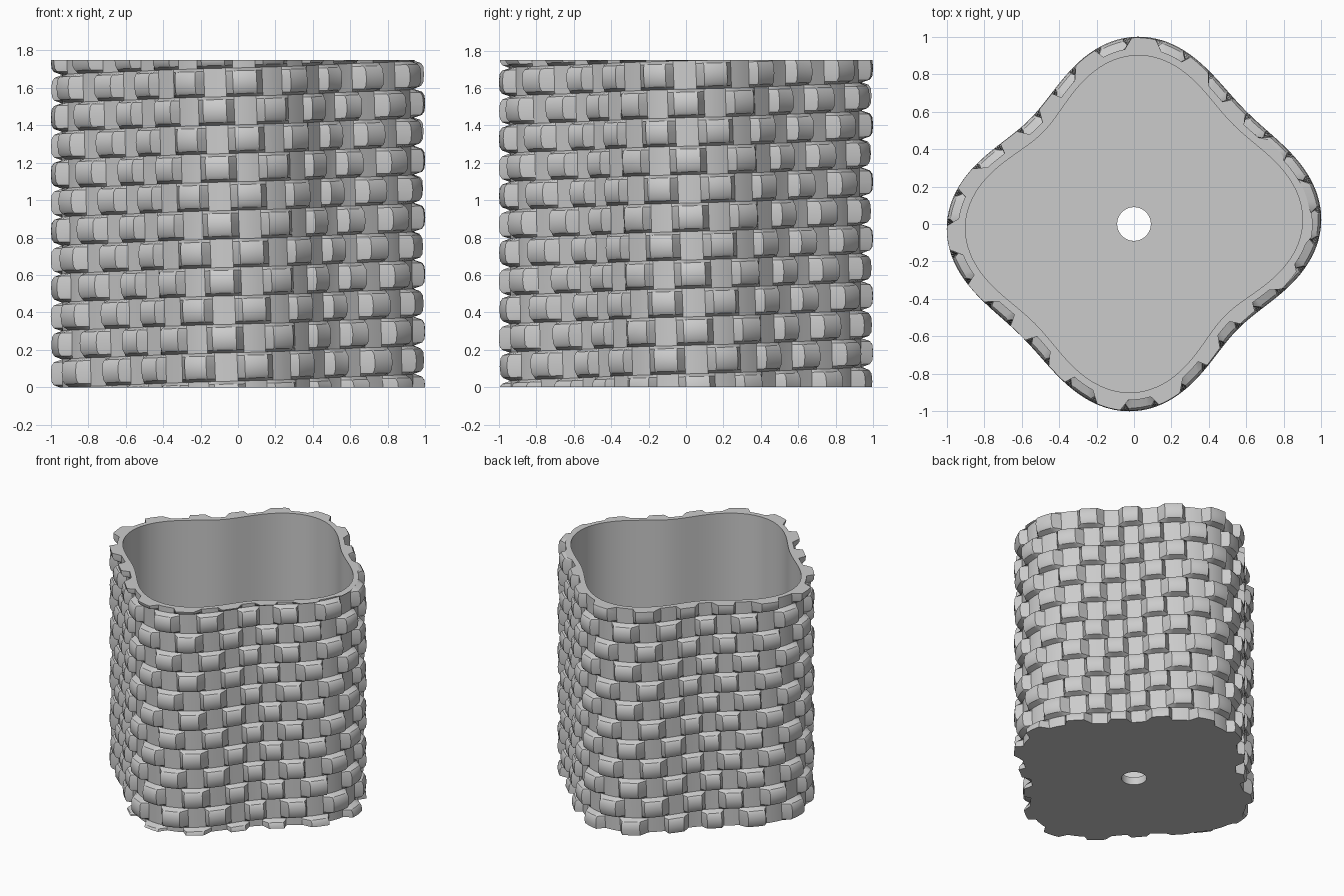
import bpy, bmesh
from math import sin, cos, atan2, pi, floor

cube = bpy.data.objects.get("Cube")
if cube:
    bpy.data.objects.remove(cube)

HEIGHT, PITCH, START_Z = 1.75, 0.152, 0.035   # strand rises one pitch per turn
RECESS, RELIEF = 0.04, 0.06                   # wall behind gaps, block depth
HALF_WAVES = 37                               # odd, so blocks alternate per row
TWIST = 0.0065                                # blocks drift back on each row
STEPS = [0, 0.1, 0.19, 0.31, 0.4]             # samples in half a wave
PROFILE = [(0, 0), (0.1, 0.72), (0.22, 0.93), (0.5, 1), (0.78, 0.93), (0.9, 0.72)]
FLOOR_Z, HOLE = 0.06, 0.09


def inner_radius(a):
    """Four soft lobes, with two of the waists deeper."""
    return 0.81 + 0.09 * cos(4 * a) + 0.03 * sin(2 * a)


def hole_radius(a):
    return HOLE


def block(p):
    """Trapezoid wave: 1 on a block, 0 in a gap."""
    d = abs(p - floor(p + 0.5))
    return min(1, max(0, (0.31 - d) / 0.12))


# Woven wall: one strand wound in a helix
bm = bmesh.new()
per_turn = HALF_WAVES * len(STEPS)
first, last = -2, 12
columns = []
for half in range(first * HALF_WAVES, (last + 1) * HALF_WAVES + 1):
    for s in STEPS:
        turn = (half / 2 + s + 0.1) / (HALF_WAVES / 2)
        column = []
        for v, bulge in PROFILE:
            a = turn * 2 * pi - pi / 2 - TWIST * (turn + v - 11)
            r = inner_radius(a) + RECESS + RELIEF * bulge * block(half / 2 + s)
            column.append(bm.verts.new((r * cos(a), r * sin(a), START_Z + PITCH * (turn + v))))
        columns.append(column)
for i in range((last - first) * per_turn):
    left = columns[i] + [columns[i + per_turn][0]]
    right = columns[i + 1] + [columns[i + 1 + per_turn][0]]
    for j in range(len(PROFILE)):
        bm.faces.new((left[j], right[j], right[j + 1], left[j + 1]))

# Trim flat at the rim and the base
for z, side in ((0, -1), (HEIGHT, 1)):
    bmesh.ops.bisect_plane(bm, geom=bm.verts[:] + bm.edges[:] + bm.faces[:], dist=1e-6,
                           plane_co=(0, 0, z), plane_no=(0, 0, side), clear_outer=True)


def border(z):
    return [e for e in bm.edges if e.is_boundary and all(abs(v.co.z - z) < 1e-4 for v in e.verts)]


def extend(edges, radius, z):
    """Extrude a border to a new radius and height."""
    new = bmesh.ops.extrude_edge_only(bm, edges=edges)["geom"]
    for v in new:
        if isinstance(v, bmesh.types.BMVert):
            a = atan2(v.co.y, v.co.x)
            v.co = (radius(a) * cos(a), radius(a) * sin(a), z)
    return [e for e in new if isinstance(e, bmesh.types.BMEdge) and e.is_boundary]


# Underside, then rim, inner wall, floor and drain hole
top, bottom = border(HEIGHT), border(0)
extend(bottom, hole_radius, 0)
for radius, z in ((inner_radius, HEIGHT), (inner_radius, FLOOR_Z), (hole_radius, FLOOR_Z), (hole_radius, 0)):
    top = extend(top, radius, z)
bmesh.ops.recalc_face_normals(bm, faces=bm.faces[:])

mesh = bpy.data.meshes.new("woven_planter")
bm.to_mesh(mesh)
bm.free()
planter = bpy.data.objects.new("woven_planter", mesh)
bpy.context.collection.objects.link(planter)

# Plain grey
grey = bpy.data.materials.new("plain_grey")
grey.use_nodes = True
grey.diffuse_color = (0.6, 0.6, 0.6, 1)
grey.node_tree.nodes["Principled BSDF"].inputs["Base Color"].default_value = (0.6, 0.6, 0.6, 1)
mesh.materials.append(grey)

# Smooth sides, flat rim, floor and underside
bpy.context.view_layer.objects.active = planter
planter.select_set(True)
bpy.ops.object.shade_smooth_by_angle(angle=pi / 6)
for face in mesh.polygons:
    if abs(face.normal.z) > 0.99:
        face.use_smooth = False
